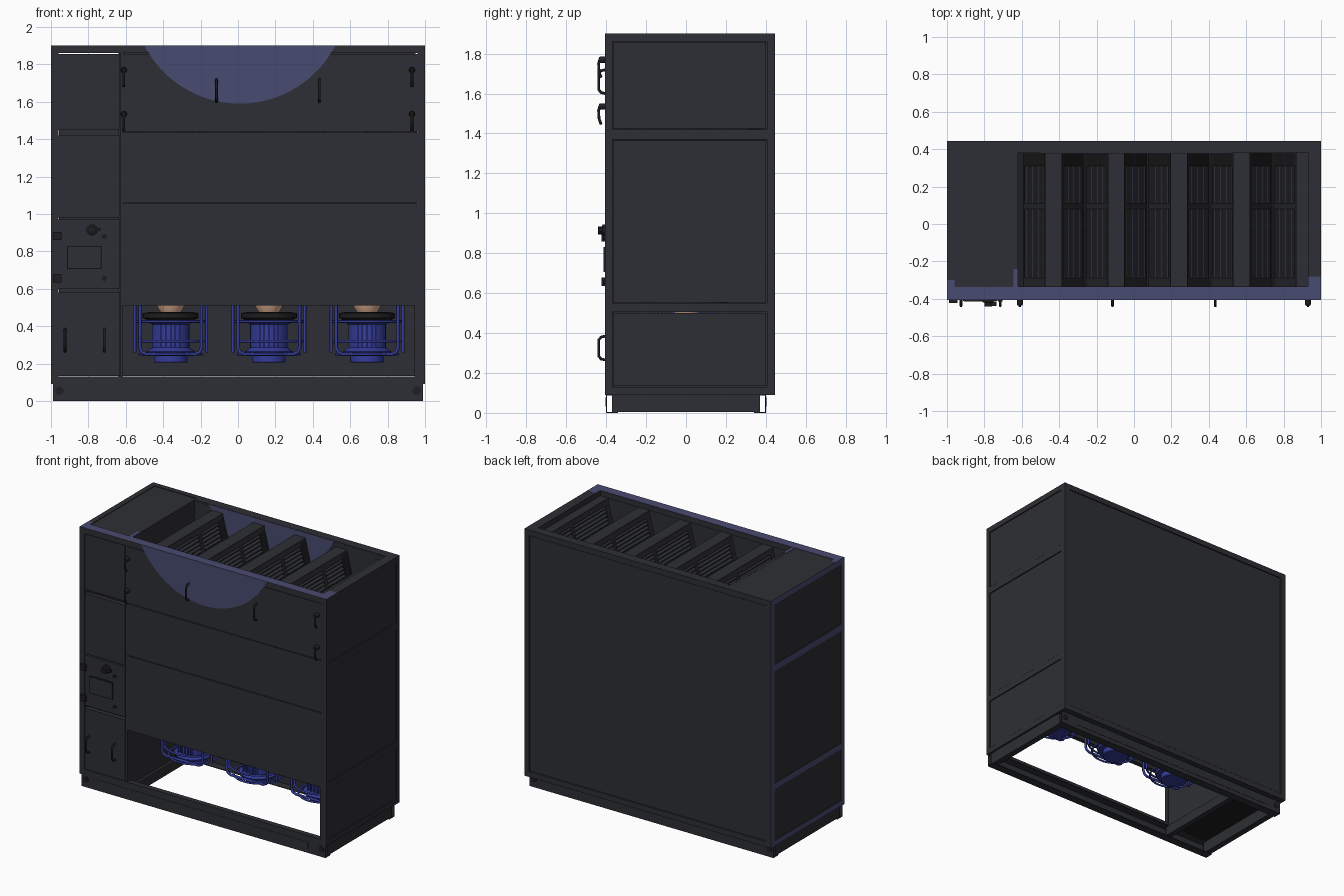
import bpy, bmesh, math
from mathutils import Vector, Matrix

if "Cube" in bpy.data.objects:
    bpy.data.objects.remove(bpy.data.objects["Cube"])


def mat(name, c):
    m = bpy.data.materials.new(name)
    m.diffuse_color = (*c, 1)
    m.use_nodes = True
    m.node_tree.nodes["Principled BSDF"].inputs["Base Color"].default_value = m.diffuse_color
    return m


DARK = mat("charcoal", (0.027, 0.028, 0.035))
BLACK = mat("black", (0.013, 0.013, 0.015))
SLATE = mat("slate_blue", (0.065, 0.07, 0.165))
BLUE = mat("motor_blue", (0.035, 0.045, 0.32))
TAN = mat("tan", (0.72, 0.42, 0.28))


def finish(name, bm, m, smooth=False):
    bmesh.ops.recalc_face_normals(bm, faces=bm.faces)
    me = bpy.data.meshes.new(name)
    bm.to_mesh(me)
    bm.free()
    me.materials.append(m)
    ob = bpy.data.objects.new(name, me)
    bpy.context.collection.objects.link(ob)
    if smooth:
        bpy.context.view_layer.objects.active = ob
        ob.select_set(True)
        bpy.ops.object.shade_smooth_by_angle(angle=math.radians(40))
        ob.select_set(False)
    return ob


def boxes(name, m, *bs):
    """Object made of boxes given as (x0, x1, y0, y1, z0, z1)."""
    bm = bmesh.new()
    for x0, x1, y0, y1, z0, z1 in bs:
        M = Matrix.Translation(((x0+x1)/2, (y0+y1)/2, (z0+z1)/2)) @ Matrix.Diagonal((x1-x0, y1-y0, z1-z0, 1))
        bmesh.ops.create_cube(bm, size=1, matrix=M)
    return finish(name, bm, m)


def prism(name, m, pts, y0, y1):
    """Closed xz outline extruded along y."""
    bm = bmesh.new()
    f = bm.faces.new([bm.verts.new((x, y0, z)) for x, z in pts])
    ext = bmesh.ops.extrude_face_region(bm, geom=[f])["geom"]
    bmesh.ops.translate(bm, vec=(0, y1-y0, 0), verts=[v for v in ext if isinstance(v, bmesh.types.BMVert)])
    return finish(name, bm, m)


def lathe(name, m, prof, loc, axis="Z", n=32):
    bm = bmesh.new()
    rings = [[bm.verts.new((r*math.cos(2*math.pi*i/n), r*math.sin(2*math.pi*i/n), z)) for i in range(n)] for r, z in prof]
    for a, b in zip(rings, rings[1:]):
        for i in range(n):
            bm.faces.new((a[i], a[(i+1) % n], b[(i+1) % n], b[i]))
    bm.faces.new(rings[0])
    bm.faces.new(rings[-1])
    R = Matrix.Rotation(math.pi/2, 4, "X") if axis == "Y" else Matrix()
    bmesh.ops.transform(bm, matrix=Matrix.Translation(loc) @ R, verts=bm.verts)
    return finish(name, bm, m, True)


def tube(name, m, pts, r, closed=False):
    cu = bpy.data.curves.new(name, "CURVE")
    cu.dimensions = "3D"
    cu.bevel_depth, cu.bevel_resolution, cu.use_fill_caps = r, 2, True
    sp = cu.splines.new("POLY")
    sp.points.add(len(pts)-1)
    for p, q in zip(sp.points, pts):
        p.co = (*q, 1)
    sp.use_cyclic_u = closed
    cu.materials.append(m)
    ob = bpy.data.objects.new(name, cu)
    bpy.context.collection.objects.link(ob)


YF, YB, Z0, Z1, D = -0.405, 0.445, 0.09, 1.9, -0.62

# Side frames and panels; the left frame is slate on its outer face
for s, nm in ((-1, "left"), (1, "right")):
    def sx(a, b): return (min(s*a, s*b), max(s*a, s*b))
    X = sx(0.96, 1)
    fr = boxes(nm + "_side_frame", DARK, (*X, YF, YF+.036, Z0, Z1), (*X, YB-.04, YB, Z0, Z1),
               *[(*X, YF+.036, YB-.04, a, b) for a, b in ((Z0, .13), (.505, .55), (1.37, 1.42), (1.86, Z1))])
    if s < 0:
        fr.data.materials.append(SLATE)
        for f in fr.data.polygons:
            f.material_index = int(f.normal.x < -.9)
    boxes(nm + "_side_panels", DARK, *[(*sx(.965, .996), YF+.04, YB-.044, a, b)
          for a, b in ((.134, .501), (.554, 1.366), (1.424, 1.856))])

# Back wall
boxes("back_frame", DARK, (-.96, .96, YB-.04, YB, Z0, .13), (-.96, .96, YB-.04, YB, 1.86, Z1))
boxes("back_panel", DARK, (-.956, .956, YB-.04, YB-.004, .134, 1.856))

# Front frame, control column and large door panels
boxes("front_frame", DARK, (-.96, .96, YF, YF+.04, 1.86, Z1), (-.96, .96, YF, YF+.04, Z0, .13),
      (D-.012, D+.004, YF+.004, YF+.04, .13, 1.86))
boxes("control_column_panels", DARK, *[(-.962, D-.014, YF+.002, YF+.035, a, b)
      for a, b in ((.134, .58), (.60, .97), (.98, 1.42), (1.45, 1.856))])
boxes("front_door_panels", DARK, *[(D+.006, .962, YF+.002, YF+.035, a, b)
      for a, b in ((.51, 1.055), (1.06, 1.437), (1.442, 1.856))])
boxes("opening_jamb", DARK, (.945, .97, YF+.004, YF+.04, .13, .51))

# Control cabinet shell, top frame and fan deck
boxes("cabinet_partition", DARK, (D-.02, D, YF+.03, YB-.03, Z0, 1.897))
boxes("cabinet_roof", DARK, (-.965, D, YF+.035, YB-.035, 1.87, 1.896))
boxes("cabinet_floor", BLACK, (-.97, D, YF+.03, YB-.03, Z0+.005, Z0+.02))
boxes("top_frame", DARK, (D, .96, .38, YB, 1.86, Z1), (.93, .965, YF+.03, YB-.03, 1.86, Z1),
      (D, .96, YF+.03, -.335, 1.86, Z1), (-.96, D, YB-.04, YB, 1.86, Z1))
boxes("top_front_strip", SLATE, (-1, 1, YF, -.338, Z1-.002, Z1+.001), (-1, -.96, -.338, -.30, Z1-.002, Z1+.001),
      (D-.025, D, -.338, -.24, 1.895, 1.899), (.93, 1, -.338, -.28, Z1-.002, Z1+.001))
boxes("coil_tray", BLACK, (D, .97, YF+.03, YB-.03, 1.36, 1.38))
boxes("fan_deck", DARK, (D, .97, YF+.03, YB-.03, .70, .72))


# Slate arcs on the front door and inside back wall
def arc(name, y0, y1):
    h = math.acos((2.164-1.899)/.574)
    prism(name, SLATE, [(.01+.574*math.sin(h*t/24), 2.164-.574*math.cos(h*t/24)) for t in range(-24, 25)], y0, y1)


arc("front_arc", YF-.001, YF+.003)
arc("inner_back_arc", .376, .379)
boxes("inner_back_lining", DARK, (D, .95, .379, .40, 1.38, 1.89))

# Base: open channels front and back, side beams
for y, s in ((-.40, 1), (.40, -1)):
    lo, hi = sorted((y, y+s*.005))
    fl, fh = sorted((y, y+s*.06))
    boxes("base_channel", DARK, (-.99, .99, lo, hi, 0, Z0), (-.99, .99, fl, fh, 0, .005), (-.99, .99, fl, fh, Z0-.004, Z0+.002))
    lo, hi = sorted((y-s*.002, y+s*.002))
    boxes("base_channel_plate", DARK, (-.87, .85, lo, hi, .03, .08))
    for x in (-.955, .955):
        lathe("base_lifting_hole", BLACK, [(.022, -.003), (.022, .003)], (x, y, .055), "Y")
boxes("base_side_beams", DARK, (-.985, -.94, -.37, .37, .005, Z0), (.94, .985, -.37, .37, .005, Z0),
      (D-.02, D+.02, -.37, .37, .02, Z0))

# Pleated filter banks leaning away from each ridge
for k in range(5):
    xr = -.43 + .335*k
    boxes("filter_ridge_cap", DARK, (xr-.045, min(xr+.045, .95), -.335, .38, 1.845, 1.862))
    for s in ((-1, 1) if k < 4 else (-1,)):
        a, b = Vector((xr+s*.045, 1.85)), Vector((xr+s*.162, 1.38))
        nrm = Vector((s*.47, .117)).normalized()
        pl = [a.lerp(b, .06+.88*i/32) + nrm*(.004 if i % 2 else -.012) for i in range(33)]
        pl += [pl[-1]-nrm*.03, pl[0]-nrm*.03]
        for y0, y1 in ((-.29, .08), (.11, .31)):
            prism("filter_pleats", DARK, pl, y0, y1)
        for y0, y1 in ((-.335, -.29), (.08, .11), (.31, .38)):
            prism("filter_frame_bar", BLACK if y0 > .3 else DARK, [a, b, b-nrm*.03, a-nrm*.03], y0, y1)
        for u, v in ((0, .06), (.94, 1)):
            p, q = a.lerp(b, u), a.lerp(b, v)
            prism("filter_frame_rail", DARK, [p, q, q-nrm*.03, p-nrm*.03], -.335, .38)

# Fans hanging in the lower bay
for x in (-.36, .165, .69):
    lathe("fan_motor", BLUE, [(.085, .205), (.09, .21), (.09, .245), (.125, .25), (.13, .265), (.1, .285),
                              (.1, .41), (.12, .42)], (x, 0, 0))
    lathe("motor_ring", TAN, [(.155, .422), (.155, .429)], (x, 0, 0))
    lathe("motor_collar", BLACK, [(.12, .429), (.15, .445), (.15, .47), (.12, .475)], (x, 0, 0))
    lathe("impeller_hub", TAN, [(.055, .475), (.07, .50), (.08, .53)], (x, 0, 0))
    lathe("impeller", DARK, [(.2, .52), (.21, .53), (.19, .68), (.15, .70)], (x, 0, 0))
    boxes("motor_fins", BLUE, *[(x+i*.025-.004, x+i*.025+.004, -.108, .108, .29, .41) for i in range(-2, 3)])
    for y in (-.13, .13):
        tube("fan_cage_hoop", BLUE, [(x-.165, y, .53), (x-.165, y, .285), (x-.155, y, .262), (x-.13, y, .25),
             (x+.13, y, .25), (x+.155, y, .262), (x+.165, y, .285), (x+.165, y, .53)], .009)
        for s in (-1, 1):
            tube("fan_cage_rod", BLUE, [(x+s*.192, y*.5, .53), (x+s*.192, y*.5, .26)], .008)
    for z, r in ((.25, .165), (.32, .192), (.425, .192)):
        tube("fan_cage_ring", BLUE, [(x+r*math.cos(t*math.pi/16), r*math.sin(t*math.pi/16), z) for t in range(32)],
             .007, True)


# Bow handles
for x, z0, z1 in ((-.115, 1.6, 1.72), (.435, 1.6, 1.72), (-.925, .265, .385), (-.715, .265, .385)):
    tube("bow_handle", BLACK, [(x, YF+.003, z0), (x, YF-.02, z0+.005), (x, -.438, z0+.02), (x, -.438, z1-.02),
                               (x, YF-.02, z1-.005), (x, YF+.003, z1)], .007)

# Lever latches
for x in (-.61, .93):
    for z in (1.77, 1.535):
        lathe("latch_boss", BLACK, [(.016, -.003), (.016, .025), (.011, .032)], (x, YF, z), "Y", 20)
        tube("latch_lever", BLACK, [(x, YF-.026, z+.004), (x, -.438, z-.02), (x, -.436, z-.06), (x, -.425, z-.09)], .007)

# Control door details
boxes("display_bezel", BLACK, (-.915, -.73, YF-.008, YF+.01, .705, .83))
boxes("display_screen", DARK, (-.91, -.735, YF-.0095, YF, .71, .825))
lathe("rotary_switch", BLACK, [(.03, -.003), (.03, .012), (.02, .016), (.02, .036)], (-.78, YF, .915), "Y", 24)
boxes("rotary_switch_grip", BLACK, (-.80, -.735, -.438, YF-.012, .908, .926))
for z in (.88, .655):
    lathe("door_lock", BLACK, [(.011, -.003), (.011, .01)], (-.715, YF, z), "Y", 16)
    boxes("door_hinge", BLACK, (-.988, -.945, YF-.018, YF+.005, z-.02, z+.024))
